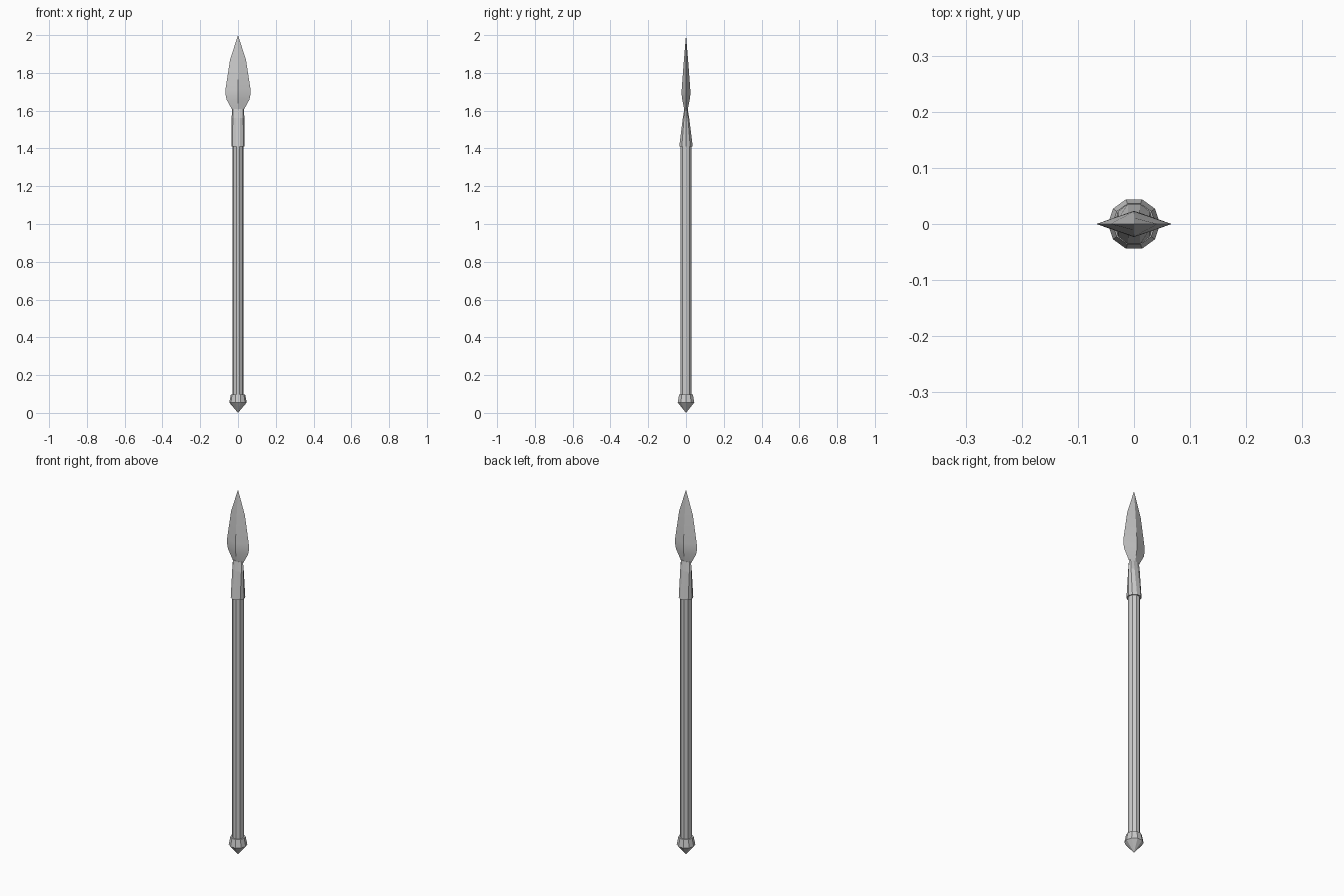
import bpy, bmesh, math

if "Cube" in bpy.data.objects:
    bpy.data.objects.remove(bpy.data.objects["Cube"])


def loft(name, rings, tip=None, base=None):
    """Skin rings of equal point count, with a pointed or capped end."""
    bm = bmesh.new()
    loops = [[bm.verts.new(p) for p in ring] for ring in rings]
    n = len(loops[0])
    for a, b in zip(loops, loops[1:]):
        for i in range(n):
            j = (i + 1) % n
            bm.faces.new((a[i], a[j], b[j], b[i]))
    for loop, z in ((loops[0], base), (loops[-1], tip)):
        if z is None:
            bm.faces.new(loop)
        else:
            v = bm.verts.new((0, 0, z))
            for i in range(n):
                bm.faces.new((loop[i], loop[(i + 1) % n], v))
    bmesh.ops.recalc_face_normals(bm, faces=bm.faces)
    mesh = bpy.data.meshes.new(name)
    bm.to_mesh(mesh)
    bm.free()
    obj = bpy.data.objects.new(name, mesh)
    bpy.context.collection.objects.link(obj)
    return obj


def ring(z, rx, ry, sides=10):
    return [(rx * math.cos(2 * math.pi * i / sides),
             ry * math.sin(2 * math.pi * i / sides), z) for i in range(sides)]


# Ten-sided wooden shaft
loft("shaft", [ring(0.08, 0.029, 0.03), ring(1.45, 0.029, 0.03)])

# Pointed butt cap
loft("butt_cap", [ring(0.055, 0.0463, 0.0463), ring(0.098, 0.038, 0.038)], base=0.0)

# Socket flattening from a round collar towards the blade
loft("socket", [ring(1.41, 0.0355, 0.0375), ring(1.56, 0.034, 0.018),
                ring(1.61, 0.031, 0.009)])

# Leaf-shaped blade with a diamond section: height, half width, half thickness
blade_profile = [(1.605, 0.031, 0.009), (1.625, 0.042, 0.013), (1.66, 0.061, 0.02),
                 (1.69, 0.067, 0.0235), (1.715, 0.066, 0.0225),
                 (1.87, 0.042, 0.011)]
blade = loft("blade", [ring(z, w, t, 4) for z, w, t in blade_profile], tip=2.0)

# Soft blade faces with sharp edges
bpy.context.view_layer.objects.active = blade
blade.select_set(True)
bpy.ops.object.shade_smooth_by_angle(angle=math.radians(25))
